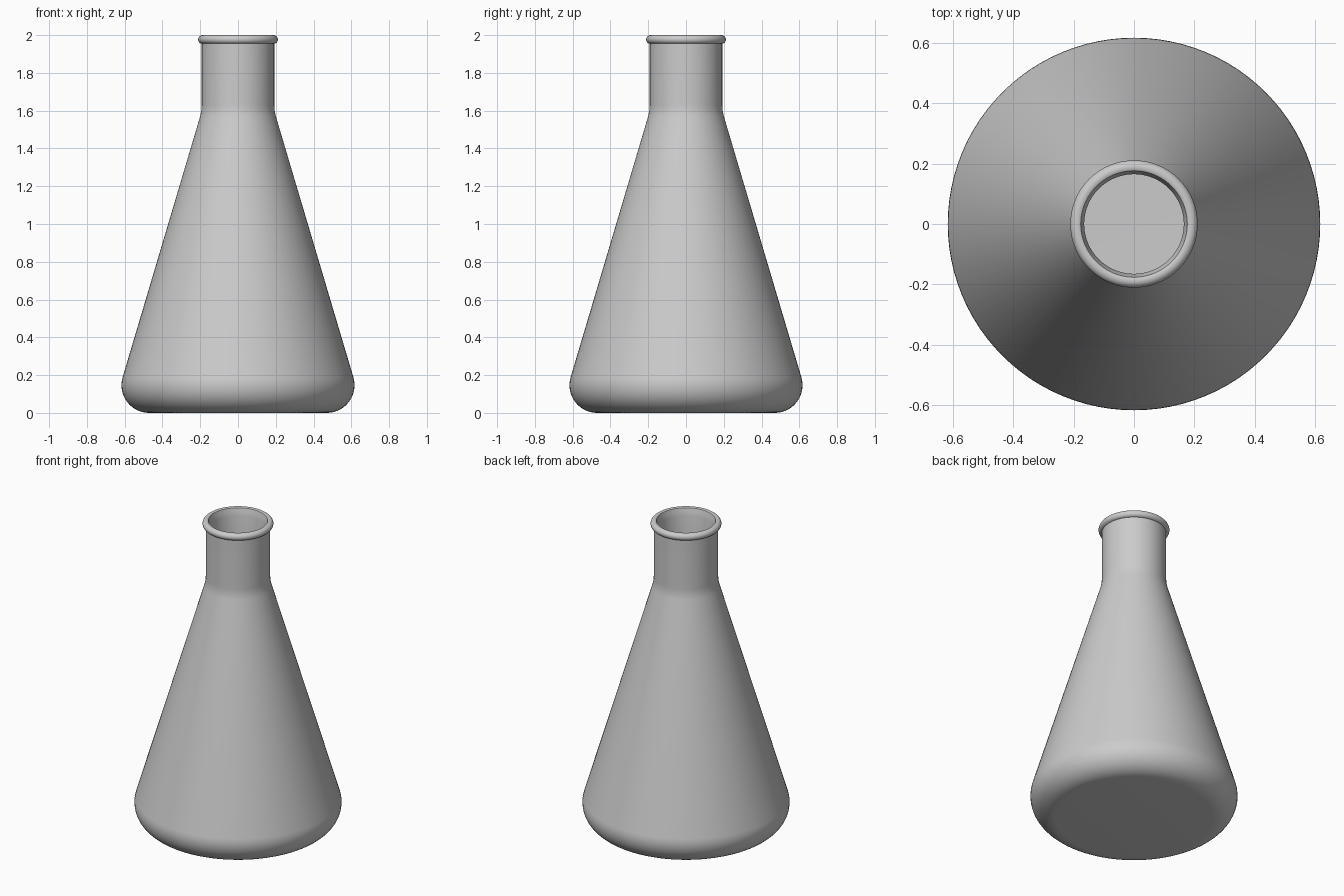
import bpy
import bmesh
from math import sin, cos, radians, tau

SEGMENTS = 96
WALL = 0.027

old = bpy.data.objects.get("Cube")
if old:
    bpy.data.objects.remove(old, do_unlink=True)


def make_material(name, colour):
    mat = bpy.data.materials.new(name)
    mat.use_nodes = True
    mat.diffuse_color = colour
    mat.node_tree.nodes["Principled BSDF"].inputs["Base Color"].default_value = colour
    return mat


def arc(r, z, radius, start, end, steps):
    """Points of a circular arc in the (radius, height) plane, angles in degrees."""
    angles = [radians(start + (end - start) * i / steps) for i in range(steps + 1)]
    return [(r + radius * cos(a), z + radius * sin(a)) for a in angles]


def lathe(name, profile, mat):
    """Spin a profile that starts and ends on the axis into a closed solid."""
    bm = bmesh.new()
    rings = []
    for r, z in profile:
        if r < 1e-5:
            rings.append([bm.verts.new((0, 0, z))] * SEGMENTS)
        else:
            turns = [tau * i / SEGMENTS for i in range(SEGMENTS)]
            rings.append([bm.verts.new((r * cos(t), r * sin(t), z)) for t in turns])
    for low, high in zip(rings, rings[1:]):
        for i in range(SEGMENTS):
            j = (i + 1) % SEGMENTS
            corners = dict.fromkeys((low[i], low[j], high[j], high[i]))
            bm.faces.new(list(corners))
    bmesh.ops.recalc_face_normals(bm, faces=bm.faces)
    mesh = bpy.data.meshes.new(name)
    bm.to_mesh(mesh)
    bm.free()
    mesh.materials.append(mat)
    obj = bpy.data.objects.new(name, mesh)
    bpy.context.collection.objects.link(obj)
    bpy.ops.object.select_all(action="DESELECT")
    obj.select_set(True)
    bpy.context.view_layer.objects.active = obj
    bpy.ops.object.shade_smooth_by_angle(angle=radians(35))
    return obj


SLOPE = 16.5                      # lean of the cone wall
NECK = 0.192                      # outer neck radius
BEND_R, BEND_Z, BEND = 0.432, 1.633, 0.24   # shoulder bend centre and radius

# Outside: flat base, rounded heel, cone, shoulder bend, neck
outside = [(0, 0)] + arc(0.47, 0.147, 0.147, -90, SLOPE, 14)
outside += arc(BEND_R, BEND_Z, BEND, 180 + SLOPE, 180, 5)

# Rolled lip, then a slight flare down into the neck
lip = arc(0.188, 1.977, 0.023, -80, 120, 14)
flare = [(0.171, 1.975), (NECK - WALL, 1.95)]

# Inside: the outer shape offset by the wall thickness
inside = arc(BEND_R, BEND_Z, BEND + WALL, 180, 180 + SLOPE, 5)
inside += arc(0.47, 0.147, 0.147 - WALL, SLOPE, -90, 12) + [(0, WALL)]

glass = make_material("pale grey glass", (0.6, 0.6, 0.6, 1))
lathe("flask", outside + lip + flare + inside, glass)
